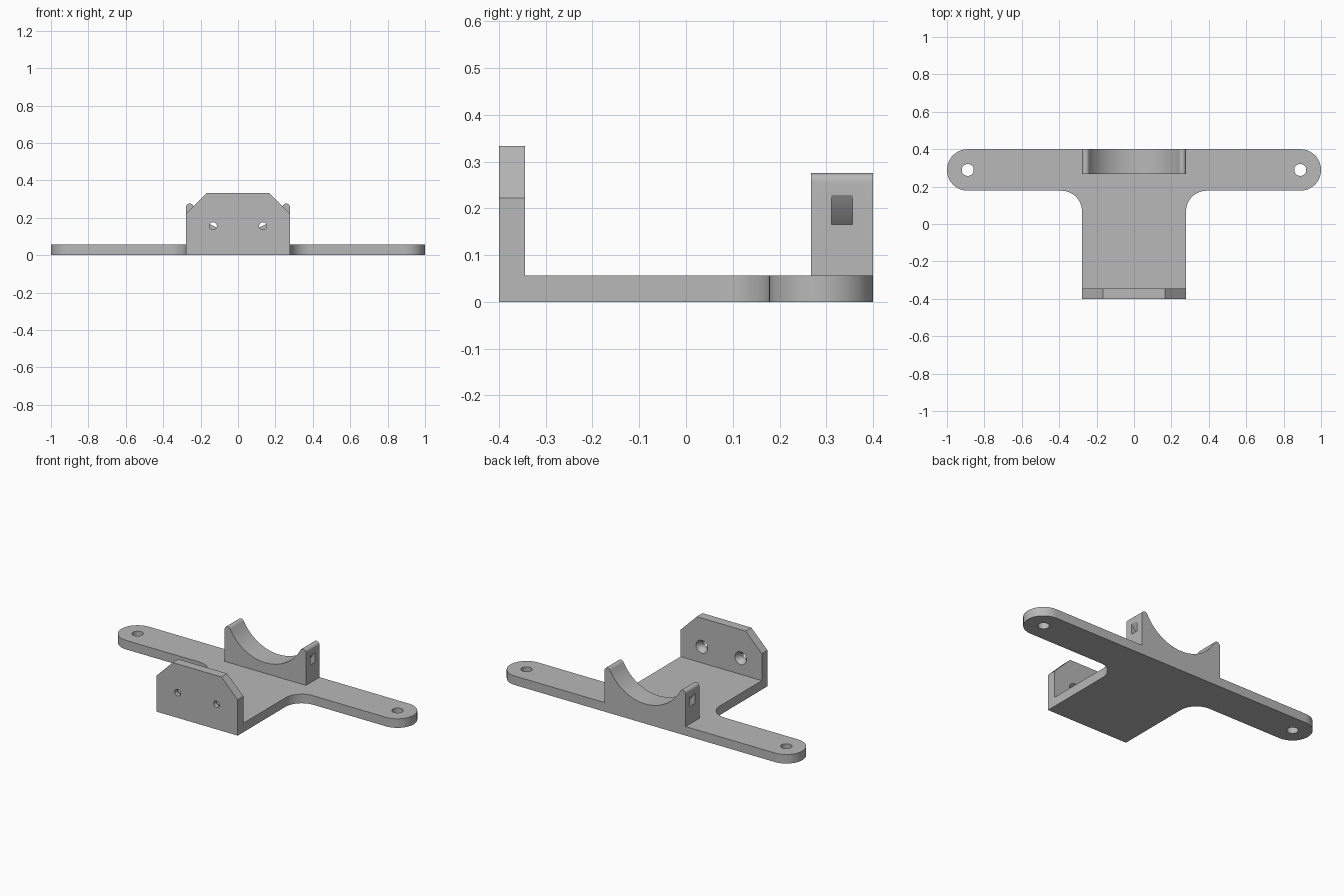
import bpy, bmesh
from math import sin, cos, radians, atan2, degrees, hypot

if "Cube" in bpy.data.objects:
    bpy.data.objects.remove(bpy.data.objects["Cube"], do_unlink=True)

GREY = (0.48, 0.48, 0.48, 1)
mat = bpy.data.materials.new("plain grey")
mat.use_nodes = True
mat.diffuse_color = GREY
mat.node_tree.nodes["Principled BSDF"].inputs["Base Color"].default_value = GREY

HALF = 0.278      # half width of the stem
THICK = 0.056     # plate thickness
BACK = 0.4


def arc(cx, cy, r, a0, a1, n):
    """Points along an arc, angles in degrees."""
    angles = [radians(a0 + (a1 - a0) * i / n) for i in range(n + 1)]
    return [(cx + r * cos(a), cy + r * sin(a)) for a in angles]


def mirrored(half):
    """Close a right-hand outline with its reflection in x."""
    return half + [(-x, y) for x, y in reversed(half) if x > 1e-5]


def prism(name, outline, low, high, axis):
    """Extrude an outline along z (plan) or y (elevation)."""
    bm = bmesh.new()
    place = (lambda u, v, w: (u, v, w)) if axis == "z" else (lambda u, v, w: (u, w, v))
    a = [bm.verts.new(place(u, v, low)) for u, v in outline]
    b = [bm.verts.new(place(u, v, high)) for u, v in outline]
    bm.faces.new(a)
    bm.faces.new(b)
    for i in range(len(a)):
        j = (i + 1) % len(a)
        bm.faces.new((a[i], a[j], b[j], b[i]))
    bmesh.ops.recalc_face_normals(bm, faces=bm.faces)
    mesh = bpy.data.meshes.new(name)
    bm.to_mesh(mesh)
    bm.free()
    mesh.materials.append(mat)
    obj = bpy.data.objects.new(name, mesh)
    bpy.context.collection.objects.link(obj)
    return obj


def cone_y(name, x, z, r_front, r_back, front, back):
    """Round cutter along y."""
    bpy.ops.mesh.primitive_cone_add(
        vertices=32, radius1=r_back, radius2=r_front, depth=back - front,
        location=(x, (front + back) / 2, z), rotation=(radians(90), 0, 0))
    obj = bpy.context.object
    obj.name = name
    obj.data.materials.append(mat)
    return obj


def combine(body, tool, operation):
    mod = body.modifiers.new(operation.lower(), "BOOLEAN")
    mod.operation = operation
    mod.solver = "EXACT"
    mod.object = tool
    bpy.context.view_layer.objects.active = body
    bpy.ops.object.modifier_apply(modifier=mod.name)
    bpy.data.objects.remove(tool, do_unlink=True)


# T-shaped base plate with filleted inner corners and round arm ends
half = [(HALF, -BACK)]
half += arc(HALF + 0.111, 0.067, 0.111, 180, 90, 16)
half += arc(0.889, 0.289, 0.111, -90, 90, 32)
bracket = prism("mounting_bracket", mirrored(half), 0, THICK, "z")

# Upright front plate with chamfered top corners
plate = prism("front_plate", mirrored([(HALF, 0), (HALF, 0.222), (0.167, 0.333)]),
              -BACK, -0.344, "y")
combine(bracket, plate, "UNION")

# Cradle with a round saddle and rounded lips
centre_z, lip_x, lip_z, lip_r = 0.395, 0.258, 0.256, 0.02
saddle_r = hypot(lip_x, centre_z - lip_z) - lip_r
lean = degrees(atan2(centre_z - lip_z, lip_x))
half = [(HALF, 0.02)]
half += arc(lip_x, lip_z, lip_r, 0, 180 - lean, 12)
half += arc(0, centre_z, saddle_r, -lean, -90, 24)[1:]
cradle = prism("cradle", mirrored(half), 0.267, BACK, "y")
combine(bracket, cradle, "UNION")

# Curved strap channel running under the saddle
ring = arc(0, centre_z, 0.361, 205, 335, 40) + arc(0, centre_z, 0.324, 335, 205, 40)
combine(bracket, prism("strap_channel", ring, 0.311, 0.356, "y"), "DIFFERENCE")

for side in (-1, 1):
    # Arm bolt hole
    hole = prism("arm_hole", arc(side * 0.889, 0.289, 0.032, 0, 348.75, 31), -0.1, 0.2, "z")
    combine(bracket, hole, "DIFFERENCE")
    # Front plate screw hole, countersunk from behind
    x = side * 0.133
    combine(bracket, cone_y("screw_hole", x, 0.156, 0.02, 0.02, -0.5, -0.3), "DIFFERENCE")
    combine(bracket, cone_y("countersink", x, 0.156, 0.018, 0.042, -0.378, -0.34), "DIFFERENCE")

# Smooth curved walls, crisp edges
bpy.ops.object.select_all(action="DESELECT")
bracket.select_set(True)
bpy.context.view_layer.objects.active = bracket
bpy.ops.object.shade_smooth_by_angle(angle=radians(25))
